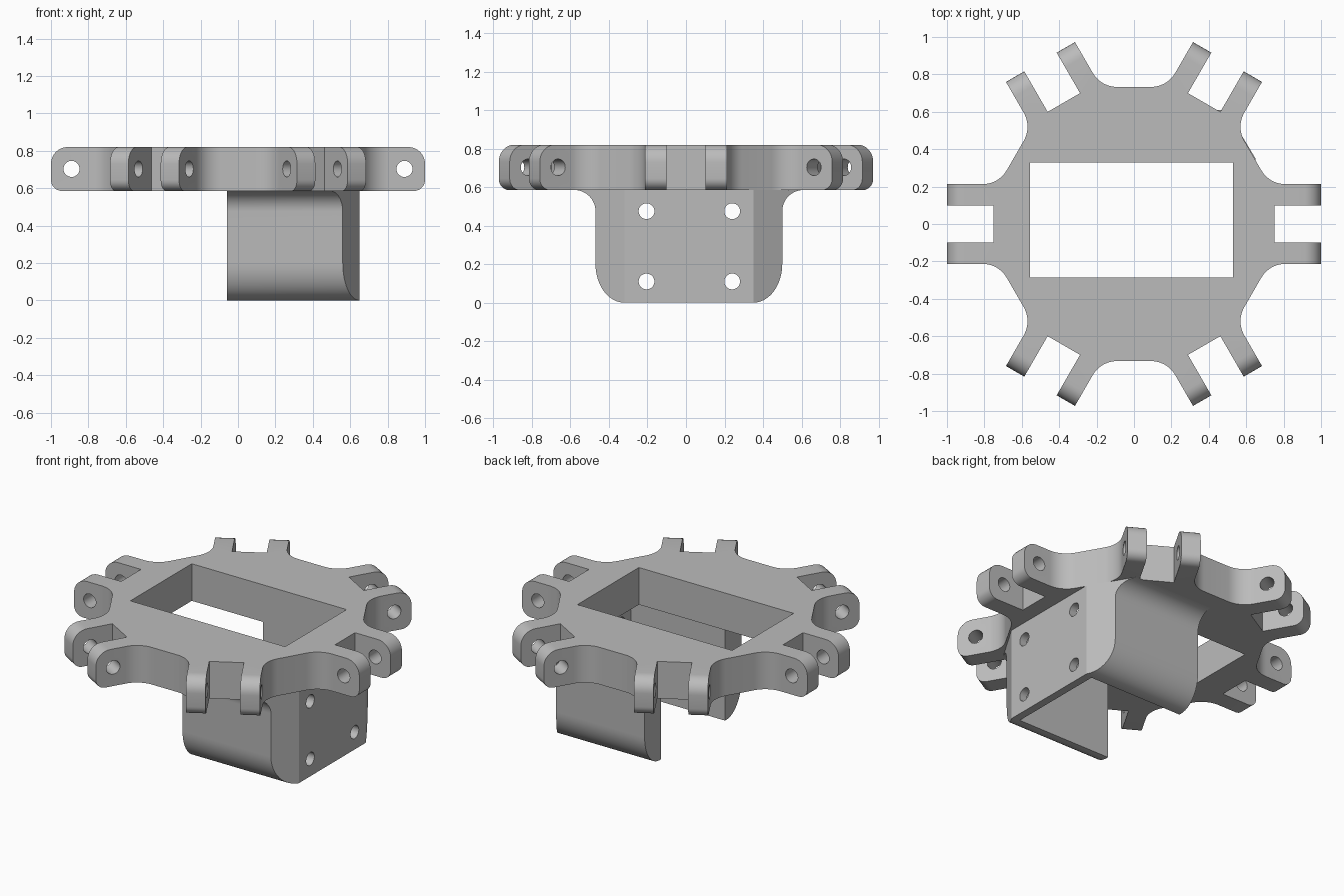
import bpy, bmesh
from math import sin, cos, pi, radians
from mathutils import Matrix, Vector

if "Cube" in bpy.data.objects:
    bpy.data.objects.remove(bpy.data.objects["Cube"])

grey = bpy.data.materials.new("plain grey")
grey.use_nodes = True
grey.diffuse_color = (0.5, 0.5, 0.5, 1)
grey.node_tree.nodes["Principled BSDF"].inputs["Base Color"].default_value = (0.5, 0.5, 0.5, 1)

Z0, Z1 = 0.585, 0.82          # ring bottom and top
MID = 0.015                   # bracket centre line in y


def finish(name, bm):
    bmesh.ops.recalc_face_normals(bm, faces=bm.faces)
    me = bpy.data.meshes.new(name)
    bm.to_mesh(me)
    bm.free()
    ob = bpy.data.objects.new(name, me)
    me.materials.append(grey)
    bpy.context.collection.objects.link(ob)
    return ob


def prism(points, shift):
    bm = bmesh.new()
    face = bm.faces.new([bm.verts.new(p) for p in points])
    ext = bmesh.ops.extrude_face_region(bm, geom=[face])["geom"]
    bmesh.ops.translate(bm, vec=shift, verts=[v for v in ext if isinstance(v, bmesh.types.BMVert)])
    return bm


def add_box(bm, lo, hi):
    lo, hi = Vector(lo), Vector(hi)
    m = Matrix.Translation((lo + hi) / 2) @ Matrix.Diagonal((*(hi - lo), 1))
    bmesh.ops.create_cube(bm, size=1, matrix=m)


def add_pin(bm, matrix, radius, length):
    bmesh.ops.create_cone(bm, cap_ends=True, segments=32, radius1=radius,
                          radius2=radius, depth=length, matrix=matrix)


def select(ob):
    bpy.ops.object.select_all(action='DESELECT')
    ob.select_set(True)
    bpy.context.view_layer.objects.active = ob


def cut(ob, bm):
    cutter = finish("cutter", bm)
    cutter.hide_render = True
    mod = ob.modifiers.new("cut", 'BOOLEAN')
    mod.operation, mod.solver, mod.object = 'DIFFERENCE', 'EXACT', cutter
    select(ob)
    bpy.ops.object.modifier_apply(modifier=mod.name)
    bpy.data.objects.remove(cutter)


def smooth(ob):
    select(ob)
    bpy.ops.object.shade_smooth_by_angle(angle=radians(30))


# Ring outline: six forked lugs joined by filleted hexagon edges
R = 0.15
half = [(0.75, 0.1), (1, 0.1), (1, 0.213)]
half += [(0.81 - R * sin(a), 0.213 + R * (1 - cos(a)))
         for a in [radians(60) * i / 10 for i in range(11)]]
sector = [(x, -y) for x, y in reversed(half)] + half
outline = []
for k in range(6):
    c, s = cos(k * pi / 3), sin(k * pi / 3)
    outline += [(x * c - y * s, x * s + y * c, Z0) for x, y in sector]
bm = prism(outline, (0, 0, Z1 - Z0))

# Round the lug tips
for z, radius in ((Z1, 0.09), (Z0, 0.06)):
    tips = [e for e in bm.edges
            if all(abs(v.co.z - z) < 1e-4 and v.co.xy.length > 0.99 for v in e.verts)
            and e.calc_length() < 0.15]
    bmesh.ops.bevel(bm, geom=tips, offset=radius, segments=8, profile=0.5, affect='EDGES')
ring = finish("lug_ring", bm)

# Rectangular window and hinge pin holes
holes = bmesh.new()
add_box(holes, (-0.555, -0.285, Z0 - 0.1), (0.53, 0.33, Z1 + 0.1))
for k in range(6):
    m = Matrix.Rotation(k * pi / 3, 4, 'Z') @ Matrix.Translation((0.89, 0, 0.703)) @ Matrix.Rotation(pi / 2, 4, 'X')
    add_pin(holes, m, 0.043, 0.48)
cut(ring, holes)
smooth(ring)

# Bracket cheeks: flared at the top, rounded in at the bottom, slanted at the end plate
N = 12
quarter = [pi / 2 * i / N for i in range(N + 1)]
profile = [(0.32, Z0), (0.32, 0)]
profile += [(0.335 + 0.15 * sin(a), 0.2 - 0.2 * cos(a)) for a in quarter]
profile += [(0.595 - 0.11 * cos(a), 0.475 + 0.11 * sin(a)) for a in quarter]
for side, name in ((-1, "front_cheek"), (1, "back_cheek")):
    bm = prism([(-0.06, MID + side * y, z) for y, z in profile], (0.71, 0, 0))
    bmesh.ops.recalc_face_normals(bm, faces=bm.faces)
    res = bmesh.ops.bisect_plane(bm, geom=bm.verts[:] + bm.edges[:] + bm.faces[:], dist=1e-5,
                                 plane_co=(0.65, MID + side * 0.335, 0),
                                 plane_no=(0.15, side * 0.09, 0), clear_outer=True)
    bmesh.ops.holes_fill(bm, edges=[e for e in bm.edges if e.is_boundary])
    smooth(finish(name, bm))

# End plate with four screw holes
bm = bmesh.new()
add_box(bm, (0.6, MID - 0.32, 0), (0.65, MID + 0.32, Z0))
plate = finish("end_plate", bm)
holes = bmesh.new()
for y in (-0.205, 0.24):
    for z in (0.11, 0.475):
        add_pin(holes, Matrix.Translation((0.625, y, z)) @ Matrix.Rotation(pi / 2, 4, 'Y'), 0.041, 0.2)
cut(plate, holes)
smooth(plate)
